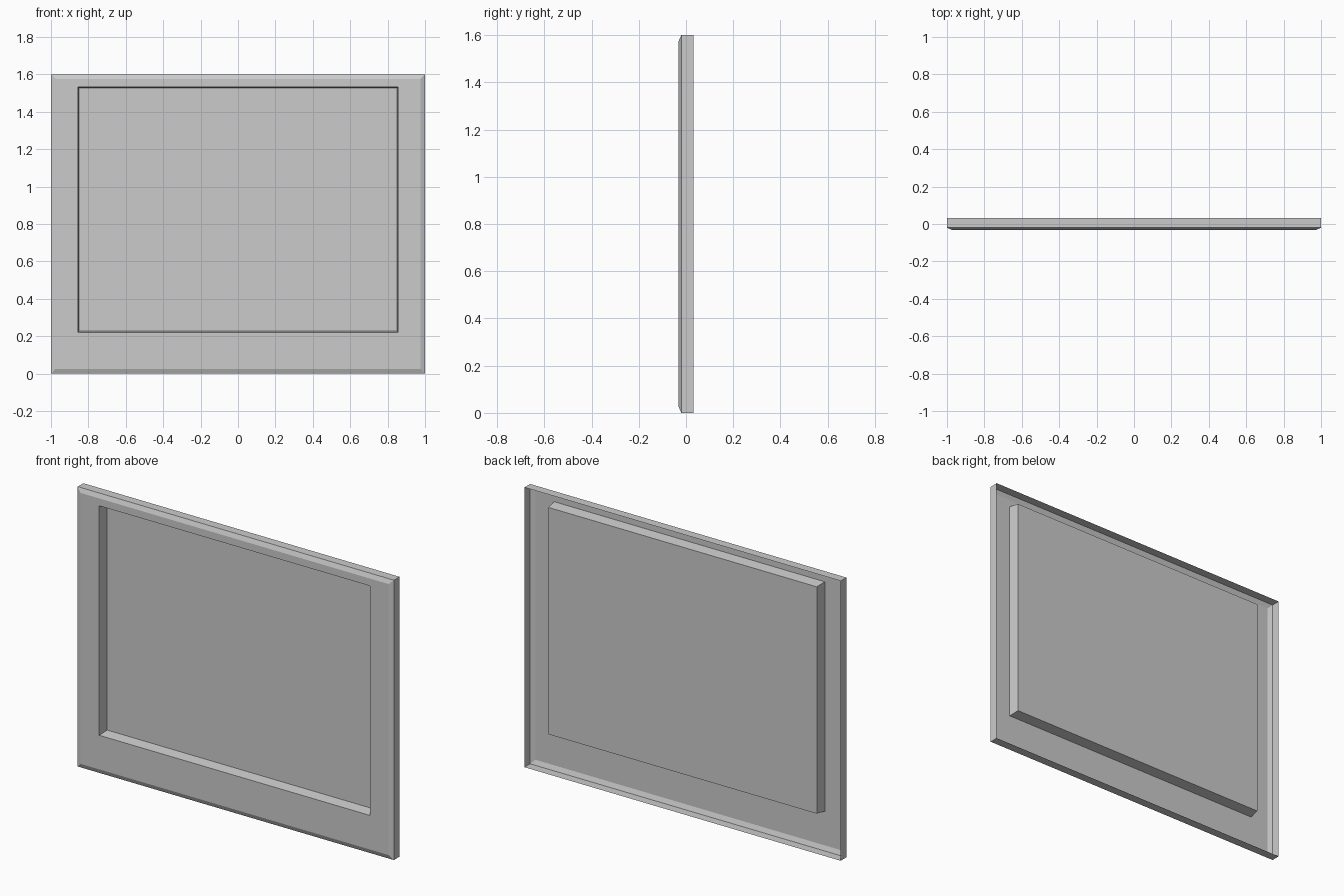
import bpy, bmesh

if "Cube" in bpy.data.objects:
    bpy.data.objects.remove(bpy.data.objects["Cube"])


def ring(bm, hx, z0, z1, y):
    """Rectangular loop of vertices, wound to face -y."""
    return [bm.verts.new(c) for c in
            ((-hx, y, z0), (hx, y, z0), (hx, y, z1), (-hx, y, z1))]


def build(name, loops, cap=False):
    """Skin successive rectangular loops; optionally close the last one."""
    bm = bmesh.new()
    rings = [ring(bm, *l) for l in loops]
    for a, b in zip(rings, rings[1:]):
        for i in range(4):
            j = (i + 1) % 4
            bm.faces.new((a[i], a[j], b[j], b[i]))
    if cap:
        bm.faces.new(rings[-1])
    mesh = bpy.data.meshes.new(name)
    bm.to_mesh(mesh)
    bm.free()
    obj = bpy.data.objects.new(name, mesh)
    bpy.context.collection.objects.link(obj)
    return obj


BACK, FRONT = 0.031, -0.031
opening = (0.856, 0.221, 1.533, FRONT)
recess = (0.849, 0.229, 1.526, BACK)

# Open-backed frame: side walls, chamfer, front border, recess walls
build("frame", [
    (1.0, 0.0, 1.6, BACK),
    (1.0, 0.0, 1.6, -0.02),
    (0.975, 0.026, 1.575, FRONT),
    opening,
    recess,
])

# Flat panel at the bottom of the recess
build("screen_panel", [recess], cap=True)
